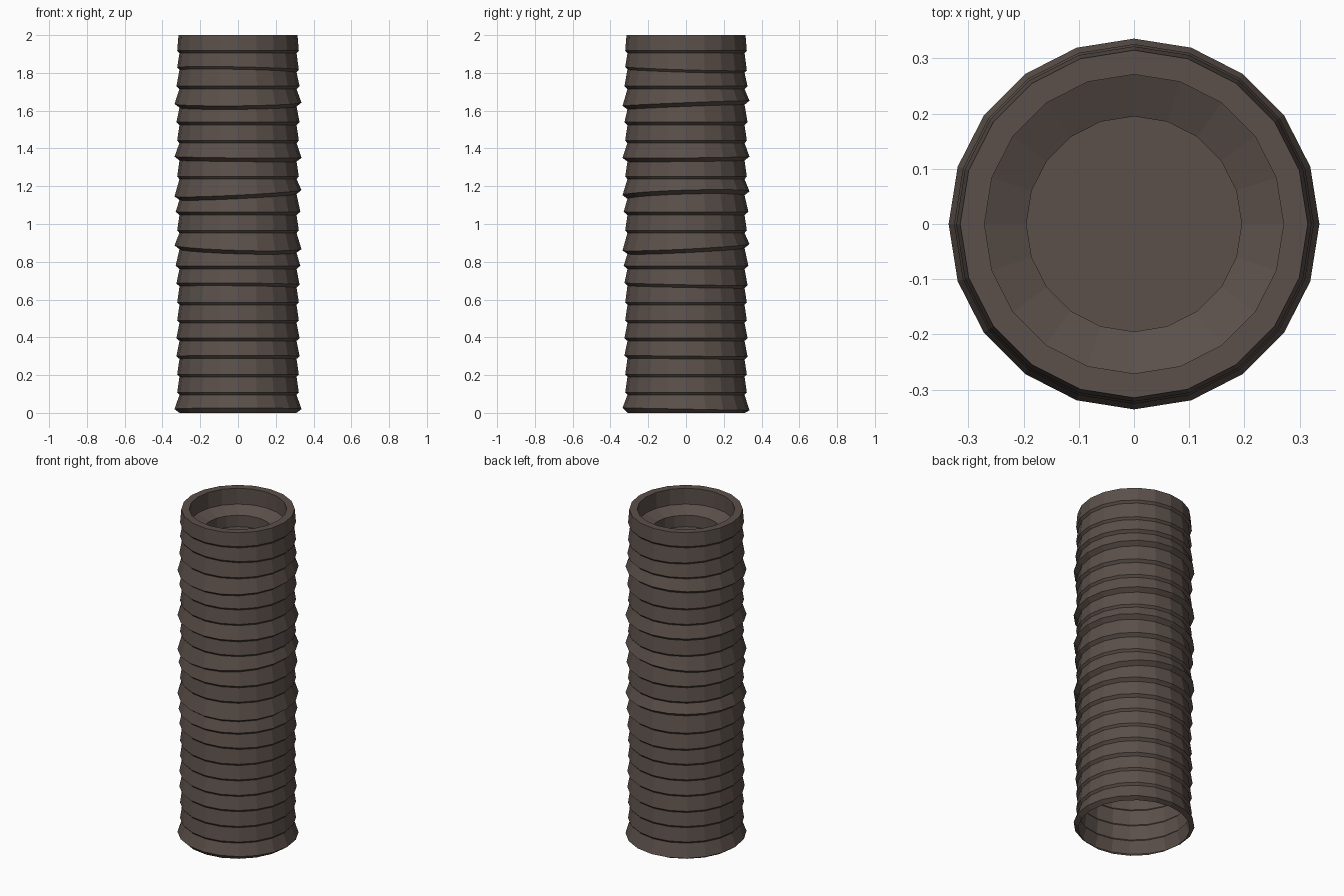
import bpy, bmesh, math

if "Cube" in bpy.data.objects:
    bpy.data.objects.remove(bpy.data.objects["Cube"])

SIDES = 20
TIERS = 21
STEP = 2.0 / TIERS
bark = bpy.data.materials.new("dark brown bark")
bark.diffuse_color = (0.105, 0.080, 0.069, 1)
bark.use_nodes = True
bark.node_tree.nodes["Principled BSDF"].inputs["Base Color"].default_value = bark.diffuse_color

# rings that lean: tier -> (rise per unit x, rise per unit y)
LEAN = {0: (0.0, -0.02), 3: (0.0, -0.01), 7: (-0.01, -0.02), 9: (-0.03, 0.05),
        12: (0.05, 0.03), 14: (-0.01, 0.01), 17: (0.01, 0.04), 19: (-0.02, -0.03)}
# rings that flare out more than the rest
FLARE = {0: .336, 3: .326, 4: .326, 7: .326, 8: .33, 9: .336, 11: .33,
         12: .336, 14: .336, 16: .326, 17: .336, 18: .326}

bm = bmesh.new()


def ring(r, z, lean=(0, 0)):
    out = []
    for k in range(SIDES):
        a = 2 * math.pi * k / SIDES
        x, y = r * math.cos(a), r * math.sin(a)
        out.append(bm.verts.new((x, y, max(0, z + lean[0] * x + lean[1] * y))))
    return out


# outer bark: a narrow joint and a flared lip for each tier, open at the bottom
rings = []
for i in range(TIERS):
    lean = LEAN.get(i, (0, 0))
    r = FLARE.get(i, .322)
    rings.append(ring(.31, i * STEP, lean if i else (0, 0)))
    rings.append(ring(r, i * STEP + .013 + (r - .322) * .5, lean))
# flat rim and stepped hollow at the top
for r, z in ((.315, 2), (.271, 2), (.271, 1.903), (.195, 1.87), (.195, 1.80)):
    rings.append(ring(r, z))

for a, b in zip(rings, rings[1:]):
    for k in range(SIDES):
        n = (k + 1) % SIDES
        bm.faces.new((a[k], a[n], b[n], b[k]))
bm.faces.new(rings[-1])  # hollow floor

mesh = bpy.data.meshes.new("ringed_trunk")
bm.to_mesh(mesh)
bm.free()
mesh.materials.append(bark)
bpy.context.collection.objects.link(bpy.data.objects.new("ringed_trunk", mesh))
